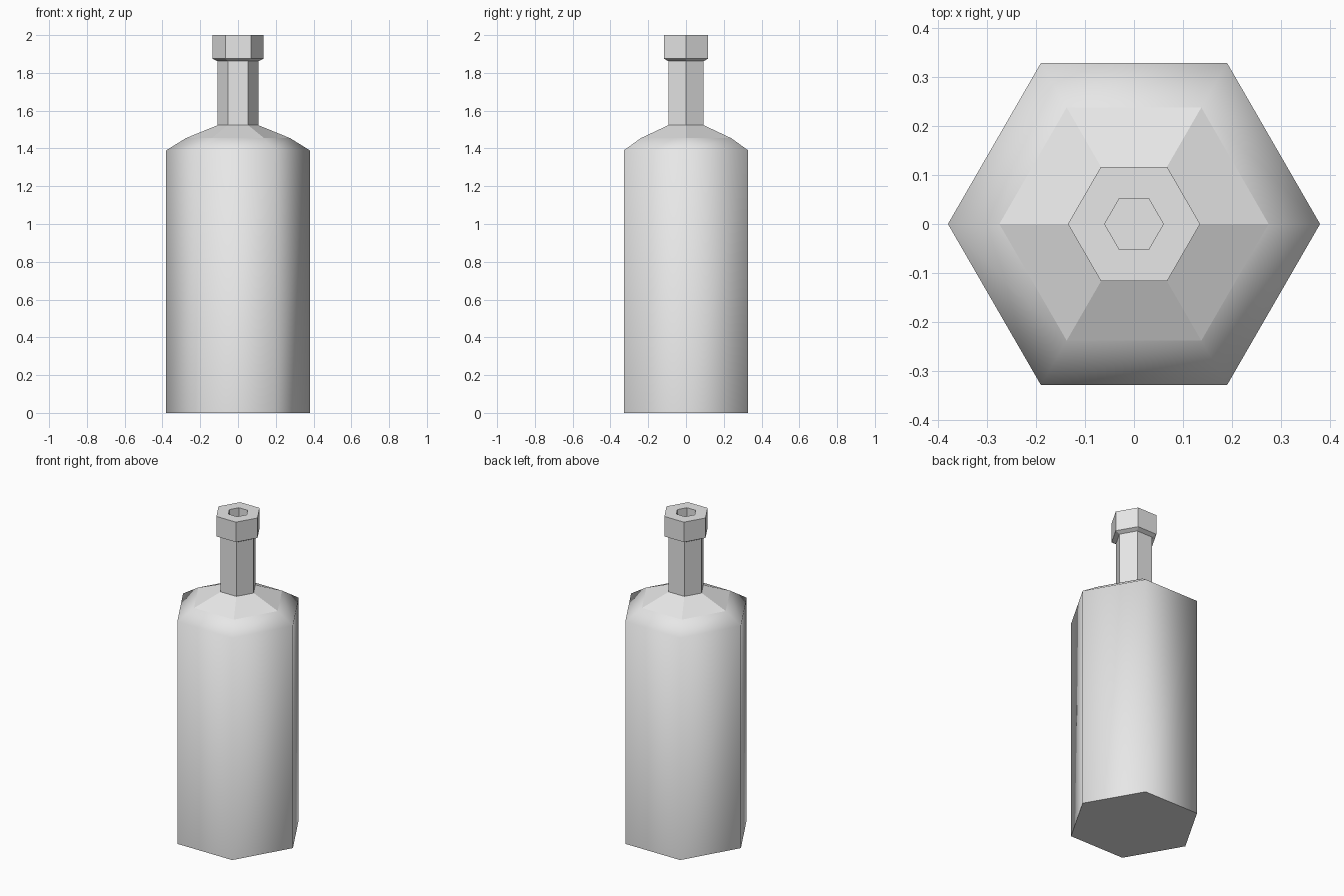
import bpy, bmesh, math

cube = bpy.data.objects.get("Cube")
if cube:
    bpy.data.objects.remove(cube, do_unlink=True)

SIDES = 6

# Single plain grey
grey = bpy.data.materials.new("light_grey")
grey.use_nodes = True
colour = (0.8, 0.8, 0.8, 1)
grey.diffuse_color = colour
grey.node_tree.nodes["Principled BSDF"].inputs["Base Color"].default_value = colour


def hex_lathe(name, profile, cap_start=False, cap_end=False, smooth_bands=()):
    """Sweep a (radius, height) profile round six sides, bottom to top."""
    bm = bmesh.new()
    rings = []
    for r, z in profile:
        angles = [math.tau * i / SIDES for i in range(SIDES)]
        rings.append([bm.verts.new((r * math.cos(a), r * math.sin(a), z)) for a in angles])
    for band, (low, high) in enumerate(zip(rings, rings[1:])):
        for i in range(SIDES):
            j = (i + 1) % SIDES
            face = bm.faces.new((low[i], low[j], high[j], high[i]))
            face.smooth = band in smooth_bands
    if cap_start:
        bm.faces.new(rings[0][::-1])
    if cap_end:
        bm.faces.new(rings[-1])
    # Keep a crease wherever a smooth face meets a flat one
    for edge in bm.edges:
        edge.smooth = all(f.smooth for f in edge.link_faces)
    mesh = bpy.data.meshes.new(name)
    bm.to_mesh(mesh)
    bm.free()
    mesh.materials.append(grey)
    obj = bpy.data.objects.new(name, mesh)
    bpy.context.collection.objects.link(obj)
    return obj


# Body: smooth wall and lower shoulder, faceted upper shoulder
hex_lathe("bottle_body", [(0.38, 0), (0.38, 1.39), (0.275, 1.455), (0.108, 1.523)],
          cap_start=True, smooth_bands=(0, 1))

# Neck: straight faceted tube
hex_lathe("bottle_neck", [(0.108, 1.523), (0.108, 1.862)])

# Lip: flared collar with a recessed mouth
hex_lathe("bottle_lip", [(0.108, 1.862), (0.135, 1.875), (0.135, 2), (0.06, 2), (0.06, 1.8)],
          cap_end=True)
